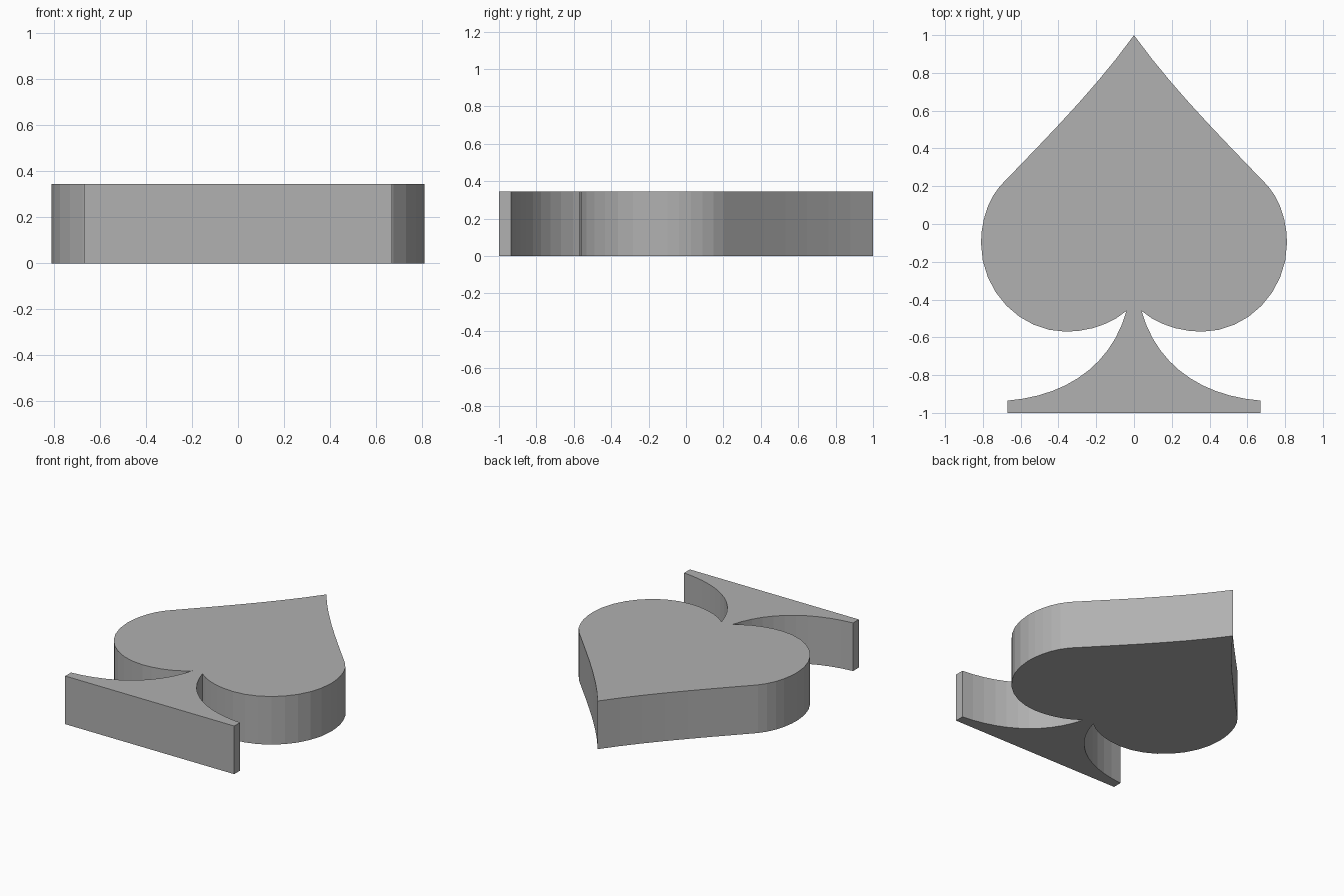
import bpy
import bmesh
from mathutils import Vector
from mathutils.geometry import interpolate_bezier

if "Cube" in bpy.data.objects:
    bpy.data.objects.remove(bpy.data.objects["Cube"])

HEIGHT = 0.345

# Right half of the outline: start, two handles, end, point count
segments = [
    ((0, 1), (0.20, 0.72), (0.47, 0.45), (0.71, 0.20), 8),                # upper flank
    ((0.71, 0.20), (0.78, 0.12), (0.81, 0.0), (0.81, -0.10), 6),          # shoulder
    ((0.81, -0.10), (0.81, -0.36), (0.60, -0.57), (0.36, -0.57), 9),      # round lobe
    ((0.36, -0.57), (0.24, -0.57), (0.12, -0.53), (0.04, -0.46), 6),      # notch
    ((0.04, -0.46), (0.12, -0.75), (0.36, -0.91), (0.67, -0.935), 12),    # flared stem
]


def half_outline():
    pts = []
    for a, h1, h2, b, n in segments:
        curve = interpolate_bezier(*(Vector((*p, 0)) for p in (a, h1, h2, b)), n)
        pts += curve[:-1]
    return pts + [Vector((0.67, -0.935, 0)), Vector((0.67, -1, 0))]


# Mirror the half and extrude the closed outline
right = half_outline()
left = [Vector((-p.x, p.y, 0)) for p in reversed(right[1:])]
bm = bmesh.new()
base = bm.faces.new([bm.verts.new(p) for p in right + left])
top = bmesh.ops.extrude_face_region(bm, geom=[base], use_keep_orig=True)
verts = [g for g in top["geom"] if isinstance(g, bmesh.types.BMVert)]
bmesh.ops.translate(bm, verts=verts, vec=(0, 0, HEIGHT))
bmesh.ops.recalc_face_normals(bm, faces=bm.faces)

mesh = bpy.data.meshes.new("spade_block")
bm.to_mesh(mesh)
bm.free()

# Darker grey surface
grey = bpy.data.materials.new("dark_grey")
grey.diffuse_color = (0.44, 0.44, 0.44, 1)
grey.use_nodes = True
grey.node_tree.nodes["Principled BSDF"].inputs["Base Color"].default_value = grey.diffuse_color
mesh.materials.append(grey)
bpy.context.collection.objects.link(bpy.data.objects.new("spade_block", mesh))
